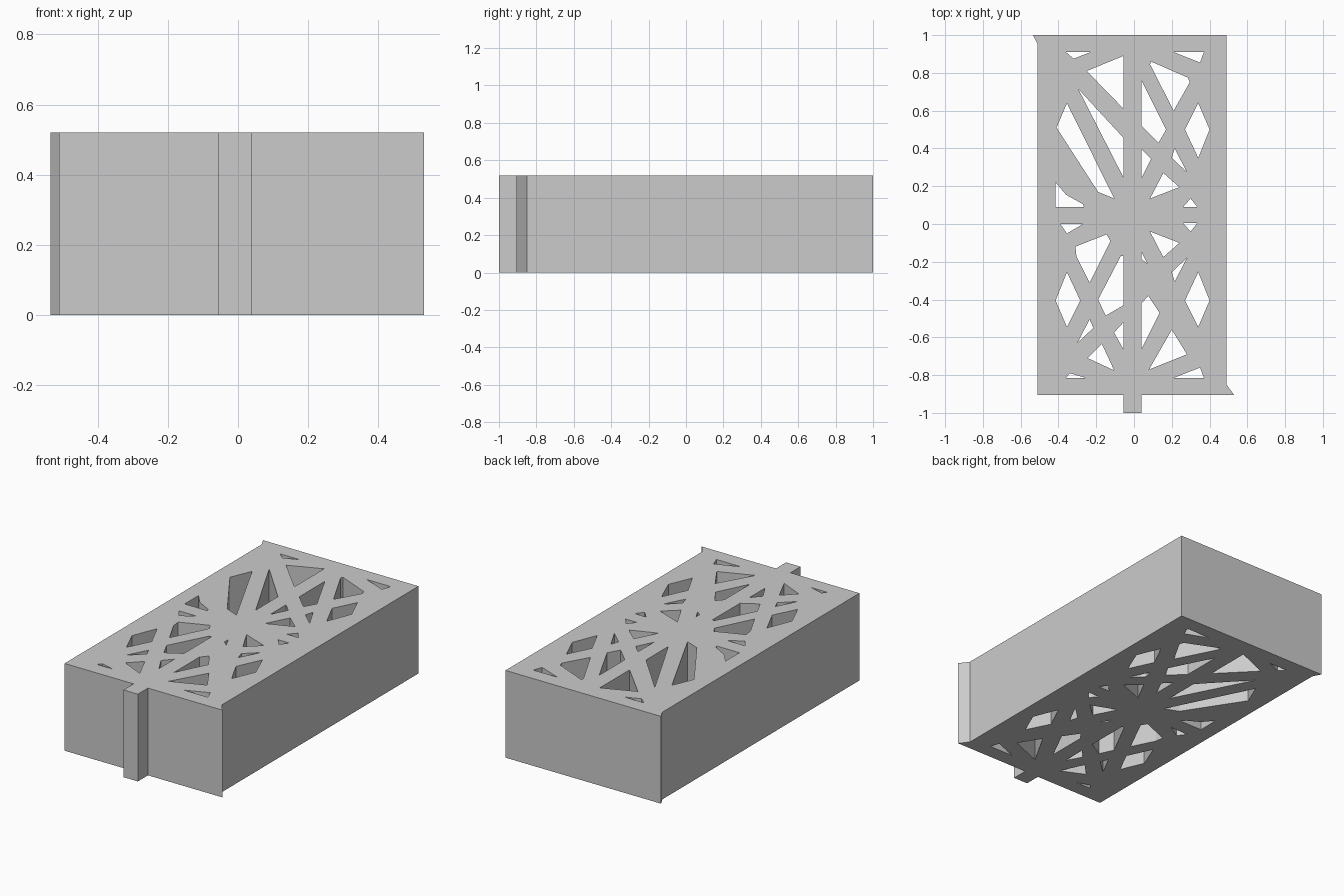
import bpy

HEIGHT = 0.52
CX, CY = -0.0075, 0.0475   # centre of the lattice


def mirrored(points, sx, sy):
    return [(CX + sx * (x - CX), CY + sy * (y - CY)) for x, y in points]


# Outer outline with the front tab and two pointed corners
outline = [(-0.535, 1), (0.49, 1), (0.49, -0.85), (0.53, -0.905), (0.04, -0.905),
           (0.04, -1), (-0.055, -1), (-0.055, -0.905), (-0.51, -0.905), (-0.51, 0.95)]
loops = [outline]

# Diamond openings, repeated in three quadrants
diamond = [(0.34, 0.64), (0.40, 0.50), (0.34, 0.35), (0.27, 0.50)]
for sx, sy in ((1, 1), (1, -1), (-1, -1)):
    loops.append(mirrored(diamond, sx, sy))

# Openings mirrored front to back on the right half
right_pairs = [
    [(0.21, 0.91), (0.37, 0.91), (0.35, 0.855)],
    [(0.20, 0.35), (0.215, 0.40), (0.28, 0.275)],
    [(0.155, 0.27), (0.24, 0.195), (0.085, 0.135)],
    [(0.30, 0.135), (0.335, 0.09), (0.26, 0.09)],
]
for hole in right_pairs:
    loops += [mirrored(hole, 1, 1), mirrored(hole, 1, -1)]

# Back right openings
loops += [
    [(0.09, 0.86), (0.285, 0.775), (0.295, 0.75), (0.21, 0.60), (0.085, 0.845)],
    [(0.04, 0.76), (0.17, 0.50), (0.13, 0.43), (0.04, 0.52)],
    [(0.04, 0.395), (0.09, 0.345), (0.04, 0.245)],
]

# Front right openings
loops += [
    [(0.08, -0.77), (0.28, -0.69), (0.20, -0.56)],
    [(0.04, -0.66), (0.135, -0.47), (0.075, -0.38), (0.04, -0.42)],
    [(0.04, -0.15), (0.07, -0.21), (0.04, -0.185)],
]

# Back left openings
loops += [
    [(-0.36, 0.91), (-0.23, 0.91), (-0.32, 0.875)],
    [(-0.25, 0.81), (-0.055, 0.89), (-0.055, 0.61)],
    [(-0.295, 0.715), (-0.055, 0.455), (-0.055, 0.245)],
    [(-0.355, 0.64), (-0.41, 0.51), (-0.19, 0.17), (-0.105, 0.135)],
    [(-0.415, 0.22), (-0.36, 0.155), (-0.27, 0.105), (-0.265, 0.09), (-0.415, 0.09)],
]

# Front left openings
loops += [
    [(-0.39, 0), (-0.27, 0), (-0.355, -0.05)],
    [(-0.31, -0.12), (-0.145, -0.055), (-0.125, -0.09), (-0.235, -0.31), (-0.305, -0.17)],
    [(-0.07, -0.17), (-0.055, -0.17), (-0.055, -0.43), (-0.15, -0.485), (-0.19, -0.40)],
    [(-0.235, -0.505), (-0.215, -0.55), (-0.30, -0.63)],
    [(-0.055, -0.52), (-0.055, -0.665), (-0.105, -0.575)],
    [(-0.17, -0.635), (-0.105, -0.775), (-0.245, -0.71)],
    [(-0.36, -0.815), (-0.255, -0.815), (-0.34, -0.79)],
]

# Filled 2D profile extruded to full height
curve = bpy.data.curves.new("lattice_block", "CURVE")
curve.dimensions = "2D"
curve.fill_mode = "BOTH"
curve.extrude = HEIGHT / 2
for pts in loops:
    spline = curve.splines.new("POLY")
    spline.points.add(len(pts) - 1)
    for p, (x, y) in zip(spline.points, pts):
        p.co = (x, y, 0, 1)
    spline.use_cyclic_u = True
    spline.use_smooth = False

block = bpy.data.objects.new("lattice_block", curve)
block.location.z = HEIGHT / 2
bpy.context.collection.objects.link(block)
bpy.context.view_layer.objects.active = block
block.select_set(True)
bpy.ops.object.convert(target="MESH")
bpy.ops.object.shade_flat()
